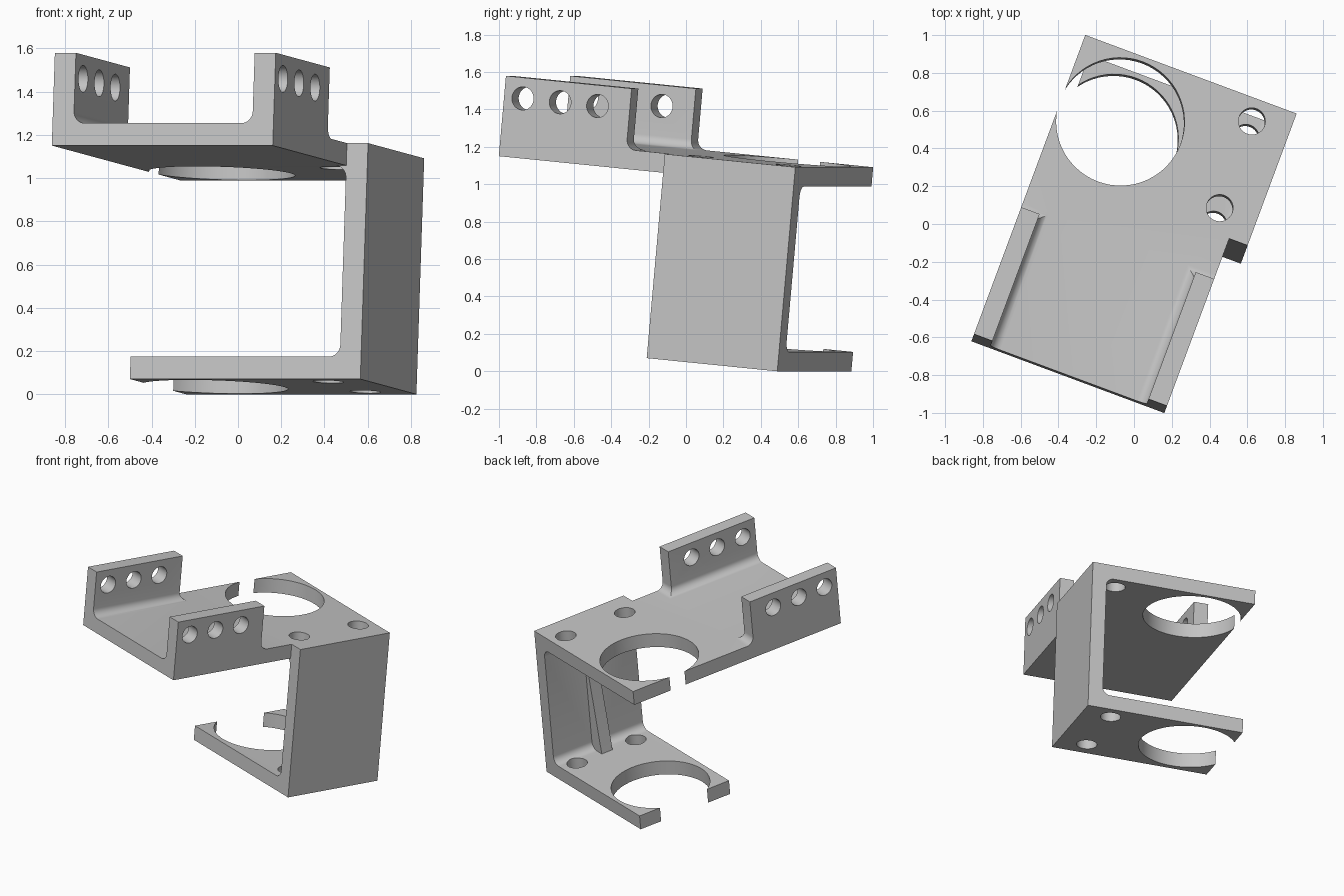
import bpy, bmesh, math
from mathutils import Matrix, Vector

cube = bpy.data.objects.get("Cube")
if cube:
    bpy.data.objects.remove(cube, do_unlink=True)

# Main sizes, in the bracket's own axes: x across, y along, z up
T = 0.104            # sheet thickness
R = 0.055            # inner fillet radius
FRONT_W, BACK_W = 1.09, 1.194
LENGTH, WALL_START = 1.728, 0.98
FLANGE_L, FLANGE_H = 0.72, 0.431
LOW = -0.992         # underside of the lower arm
LOWER_EDGE = 0.057   # free edge of the lower arm
AXIS_X, AXIS_Y, BORE_R = 0.334, 1.361, 0.34

metal = bpy.data.materials.new("light grey")
metal.use_nodes = True
grey = (0.55, 0.55, 0.55, 1)
metal.diffuse_color = grey
metal.node_tree.nodes["Principled BSDF"].inputs["Base Color"].default_value = grey


def finish(bm, name):
    bmesh.ops.recalc_face_normals(bm, faces=bm.faces[:])
    mesh = bpy.data.meshes.new(name)
    bm.to_mesh(mesh)
    bm.free()
    mesh.materials.append(metal)
    obj = bpy.data.objects.new(name, mesh)
    bpy.context.collection.objects.link(obj)
    return obj


def loft(name, rings):
    bm = bmesh.new()
    loops = [[bm.verts.new(p) for p in ring] for ring in rings]
    bm.faces.new(loops[0])
    bm.faces.new(loops[-1])
    n = len(loops[0])
    for a, b in zip(loops, loops[1:]):
        for i in range(n):
            j = (i + 1) % n
            bm.faces.new((a[i], a[j], b[j], b[i]))
    return finish(bm, name)


def extrude_y(name, profile, y0, y1):
    return loft(name, [[(x, y, z) for x, z in profile] for y in (y0, y1)])


def cylinder(name, centre, radius, depth, turn=Matrix()):
    bm = bmesh.new()
    bmesh.ops.create_cone(bm, cap_ends=True, segments=64, radius1=radius,
                          radius2=radius, depth=depth,
                          matrix=Matrix.Translation(centre) @ turn)
    return finish(bm, name)


def combine(target, tool, operation):
    mod = target.modifiers.new("join", "BOOLEAN")
    mod.operation, mod.solver, mod.object = operation, "EXACT", tool
    bpy.context.view_layer.objects.active = target
    bpy.ops.object.modifier_apply(modifier=mod.name)
    bpy.data.objects.remove(tool, do_unlink=True)


def arc(cx, cz, start, end, steps=10):
    angles = [math.radians(start + (end - start) * i / steps) for i in range(steps + 1)]
    return [(cx + R * math.cos(a), cz + R * math.sin(a)) for a in angles]


# C-shaped clamp: upper arm, wall and lower arm with filleted inside corners
inner = BACK_W - T
profile = [(0, 0), (0, T), (BACK_W, T), (BACK_W, LOW), (LOWER_EDGE, LOW), (LOWER_EDGE, LOW + T)]
profile += arc(inner - R, LOW + T + R, -90, 0)
profile += arc(inner - R, -R, 0, 90)
bracket = extrude_y("bracket", profile, WALL_START, LENGTH)

# Front plate
plate = [(0, 0), (FRONT_W, 0), (FRONT_W, T), (0, T)]
combine(bracket, extrude_y("front_plate", plate, 0, WALL_START + 0.05), "UNION")

# Upright flanges, flared at the foot on the inner and rear sides
levels = [(R, 0)]
for i in range(11):
    a = math.radians(9 * i)
    levels.append((R - R * math.sin(a), T + R - R * math.cos(a)))
levels.append((0, FLANGE_H))
for edge, side in ((0, 1), (FRONT_W, -1)):
    rings = []
    for o, z in levels:
        x = edge + side * (T + o)
        rings.append([(edge, 0, z), (x, 0, z), (x, FLANGE_L + o, z), (edge, FLANGE_L + o, z)])
    combine(bracket, loft("flange", rings), "UNION")

# Tapered rib between wall and lower arm
foot = LOW + T - 0.02
rib = [(inner - 0.115, foot), (inner + 0.03, foot), (inner + 0.03, -0.08), (inner, -0.08)]
combine(bracket, extrude_y("rib", rib, AXIS_Y - 0.045, AXIS_Y + 0.045), "UNION")

# Large bore and screw holes through both arms
combine(bracket, cylinder("bore", (AXIS_X, AXIS_Y, LOW / 2), BORE_R, 2), "DIFFERENCE")
for offset in (-0.246, 0.246):
    combine(bracket, cylinder("screw_hole", (0.986, AXIS_Y + offset, LOW / 2), 0.071, 2), "DIFFERENCE")

# Row of holes through both flanges
sideways = Matrix.Rotation(math.pi / 2, 4, "Y")
for i in range(3):
    centre = (FRONT_W / 2, 0.107 + 0.214 * i, 0.32)
    combine(bracket, cylinder("flange_hole", centre, 0.062, 2, sideways), "DIFFERENCE")

# Tilt and turn the bracket, then centre it on the ground
mesh = bracket.data
mesh.transform(Matrix.Rotation(math.radians(-20.4), 4, "Z") @ Matrix.Rotation(math.radians(-5.4), 4, "X"))
lo = Vector([min(v.co[k] for v in mesh.vertices) for k in range(3)])
hi = Vector([max(v.co[k] for v in mesh.vertices) for k in range(3)])
mid = (lo + hi) / 2
mesh.transform(Matrix.Translation((-mid.x, -mid.y, -lo.z)))
mesh.materials.clear()
mesh.materials.append(metal)
for poly in mesh.polygons:
    poly.material_index = 0

bpy.ops.object.select_all(action="DESELECT")
bracket.select_set(True)
bpy.context.view_layer.objects.active = bracket
bpy.ops.object.shade_smooth_by_angle(angle=math.radians(30))
